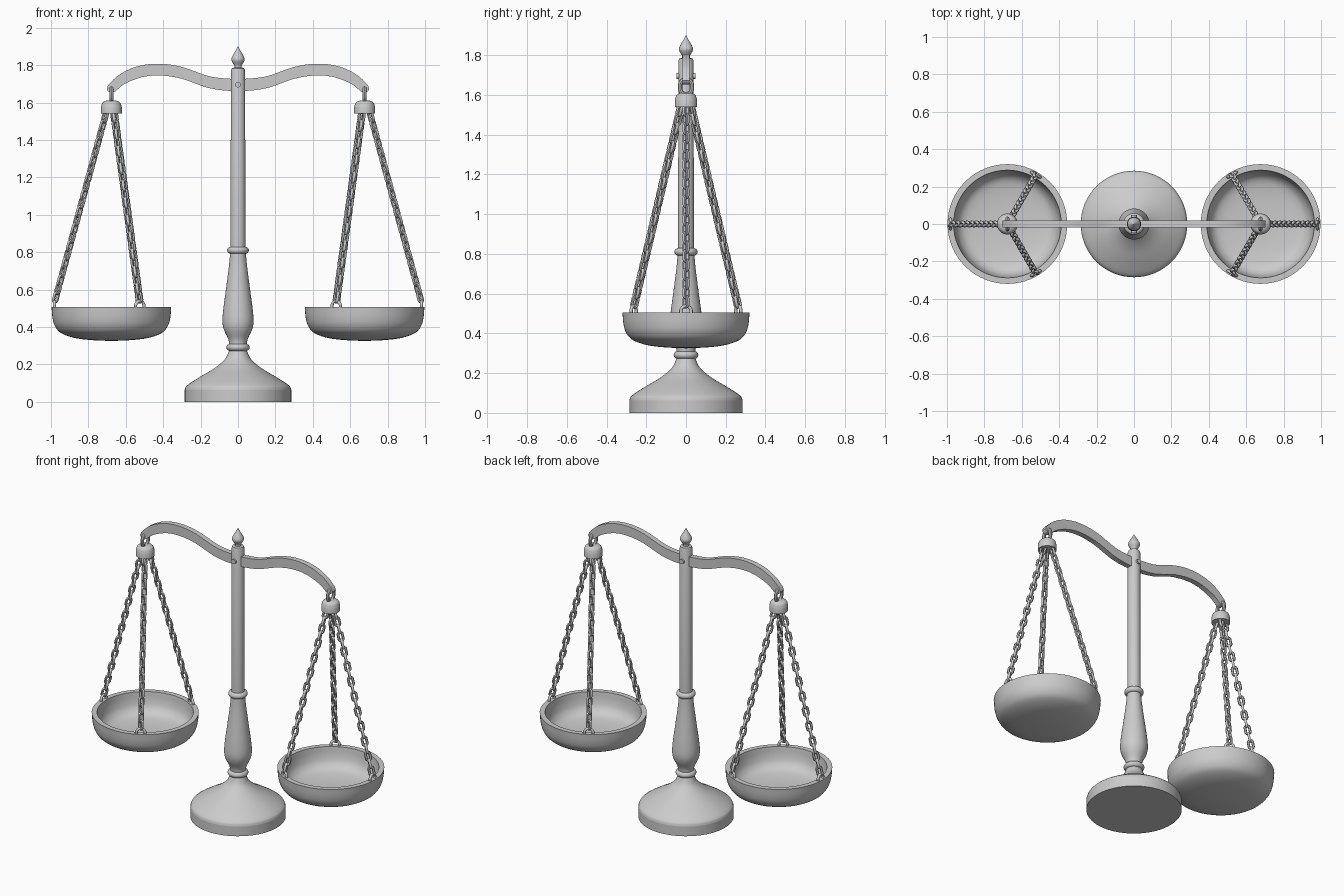
import bpy, bmesh
from math import sin, cos, pi, radians
from mathutils import Matrix, Vector

if "Cube" in bpy.data.objects:
    bpy.data.objects.remove(bpy.data.objects["Cube"])


def spline(pts, n=5):
    """Catmull-Rom curve through 2D points."""
    p = [Vector(q) for q in pts]
    p = [2 * p[0] - p[1]] + p + [2 * p[-1] - p[-2]]
    out = []
    for a, b, c, d in zip(p, p[1:], p[2:], p[3:]):
        for k in range(n):
            t = k / n
            out.append(0.5 * (2 * b + (c - a) * t + (2 * a - 5 * b + 4 * c - d) * t * t
                              + (3 * b - a - 3 * c + d) * t ** 3))
    return [(max(v.x, 0), v.y) for v in out] + [tuple(pts[-1])]


def finish(bm, name, angle=40):
    bmesh.ops.remove_doubles(bm, verts=bm.verts, dist=1e-5)
    bmesh.ops.recalc_face_normals(bm, faces=bm.faces)
    me = bpy.data.meshes.new(name)
    bm.to_mesh(me)
    bm.free()
    ob = bpy.data.objects.new(name, me)
    bpy.context.collection.objects.link(ob)
    bpy.ops.object.select_all(action='DESELECT')
    ob.select_set(True)
    bpy.context.view_layer.objects.active = ob
    bpy.ops.object.shade_smooth_by_angle(angle=radians(angle))
    return ob


def lathe(name, profile, x=0, sides=48):
    """Revolve an (r, z) profile about a vertical axis at x."""
    bm = bmesh.new()
    vs = [bm.verts.new((r, 0, z)) for r, z in profile]
    es = [bm.edges.new(e) for e in zip(vs, vs[1:])]
    bmesh.ops.spin(bm, geom=vs + es, cent=(0, 0, 0), axis=(0, 0, 1),
                   angle=2 * pi, steps=sides, use_merge=True)
    ob = finish(bm, name)
    ob.location.x = x
    return ob


def add_link(bm, mat, R, r, stretch, n=16, m=8):
    """Oval ring in the local xz plane, lengthened along local z."""
    rings = []
    for i in range(n):
        a = 2 * pi * (i + 0.5) / n
        dz = stretch if sin(a) > 0 else -stretch
        rings.append([bm.verts.new(mat @ Vector((
            (R + r * cos(b)) * cos(a), r * sin(b), (R + r * cos(b)) * sin(a) + dz)))
            for b in (2 * pi * j / m for j in range(m))])
    for i in range(n):
        p, q = rings[i], rings[(i + 1) % n]
        for j in range(m):
            k = (j + 1) % m
            bm.faces.new((p[j], p[k], q[k], q[j]))


# Foot
lathe("base", [(0, 0), (0.285, 0), (0.285, 0.062)] + spline(
    [(0.285, 0.065), (0.272, 0.088), (0.205, 0.132), (0.125, 0.18), (0.07, 0.228), (0.047, 0.275)])
    + [(0, 0.275)], sides=64)


# Rings around the stem
def collar(name, z, r, h):
    lathe(name, [(0, z - h)] + [(r - h + h * cos(a), z + h * sin(a))
          for a in (pi * (k / 10 - 0.5) for k in range(11))] + [(0, z + h)])


collar("lower_collar", 0.291, 0.062, 0.019)
collar("upper_collar", 0.81, 0.058, 0.019)

# Vase-shaped lower stem and straight column
lathe("turned_stem", [(0, 0.3)] + spline(
    [(0.046, 0.3), (0.052, 0.335), (0.075, 0.385), (0.083, 0.43), (0.078, 0.5),
     (0.062, 0.62), (0.048, 0.73), (0.042, 0.8)]) + [(0, 0.8)])
lathe("column", [(0, 0.8), (0.04, 0.8), (0.038, 1.77), (0.034, 1.783), (0.02, 1.787), (0, 1.787)])
lathe("finial", [(0, 1.78)] + spline(
    [(0.02, 1.78), (0.02, 1.797), (0.035, 1.825), (0.031, 1.846), (0.013, 1.877), (0, 1.902)], 4),
    sides=16)

# Curved beam: mirrored outline, extruded in y
top = spline([(0, 1.728), (0.06, 1.728), (0.16, 1.742), (0.3, 1.79), (0.43, 1.808),
              (0.55, 1.79), (0.64, 1.745), (0.695, 1.692)])
low = spline([(0.702, 1.672), (0.69, 1.657), (0.662, 1.656), (0.61, 1.697), (0.52, 1.734),
              (0.42, 1.745), (0.3, 1.727), (0.17, 1.681), (0.07, 1.664), (0, 1.664)])
half = top + low
bm = bmesh.new()
for s in (1, -1):
    lines = [(top[i * (len(top) - 1) // 30], low[-1 - i * (len(low) - 1) // 30]) for i in range(31)]
    grid = [[bm.verts.new((s * p[0], y, p[1])) for p, y in
             ((a, -0.0175), (a, 0.0175), (b, 0.0175), (b, -0.0175))] for a, b in lines]
    for p, q in zip(grid, grid[1:]):
        for j in range(4):
            k = (j + 1) % 4
            bm.faces.new((p[j], p[k], q[k], q[j]))
    bm.faces.new(grid[-1])
finish(bm, "beam", 35)

# Pivot pin through the column
bm = bmesh.new()
bmesh.ops.create_cone(bm, cap_ends=True, segments=20, radius1=0.015, radius2=0.015, depth=0.096,
                      matrix=Matrix.Translation((0, 0, 1.695)) @ Matrix.Rotation(pi / 2, 4, 'X'))
finish(bm, "pivot_pin")

# Hanging pans, one each side
PX, LINKS = 0.677, 22
pan = (spline([(0, 0.325), (0.11, 0.33), (0.2, 0.342), (0.27, 0.368), (0.302, 0.405),
               (0.315, 0.45), (0.32, 0.506)])
       + spline([(0.288, 0.506), (0.28, 0.45), (0.262, 0.405), (0.22, 0.375), (0.12, 0.36), (0, 0.357)]))
for s, side in ((1, "right"), (-1, "left")):
    x = s * PX
    lathe(side + "_pan", pan, x, 64)
    lathe(side + "_cap", [(0, 1.54), (0.056, 1.54), (0.056, 1.575)] + spline(
        [(0.055, 1.578), (0.048, 1.598), (0.03, 1.609), (0, 1.612)], 4), x, 32)

    # Ring joining cap to beam
    bm = bmesh.new()
    add_link(bm, Matrix.Translation((x, 0, 1.641)) @ Matrix.Rotation(pi / 2, 4, 'Z'),
             0.03, 0.011, 0.008, 24)
    finish(bm, side + "_hanger_ring")

    # Three chains with a ring at the pan rim
    for c in range(3):
        a = (0 if s > 0 else pi) + c * 2 * pi / 3
        out = Vector((cos(a), sin(a), 0))
        centre = Vector((x, 0, 0))
        start = centre + out * 0.028 + Vector((0, 0, 1.545))
        end = centre + out * 0.303 + Vector((0, 0, 0.535))
        rot = (start - end).to_track_quat('Z', 'Y').to_matrix().to_4x4()
        bm = bmesh.new()
        for i in range(LINKS):
            mat = (Matrix.Translation(start.lerp(end, (i + 0.5) / LINKS)) @ rot
                   @ Matrix.Rotation((i % 2) * pi / 2 + pi / 4, 4, 'Z'))
            add_link(bm, mat, 0.0135, 0.0085, 0.013, 14, 6)
        finish(bm, f"{side}_chain_{c + 1}", 60)
        bm = bmesh.new()
        add_link(bm, Matrix.Translation(centre + out * 0.304 + Vector((0, 0, 0.512)))
                 @ Matrix.Rotation(a + pi / 2, 4, 'Z'), 0.026, 0.0085, 0, 20)
        finish(bm, f"{side}_rim_ring_{c + 1}", 60)
